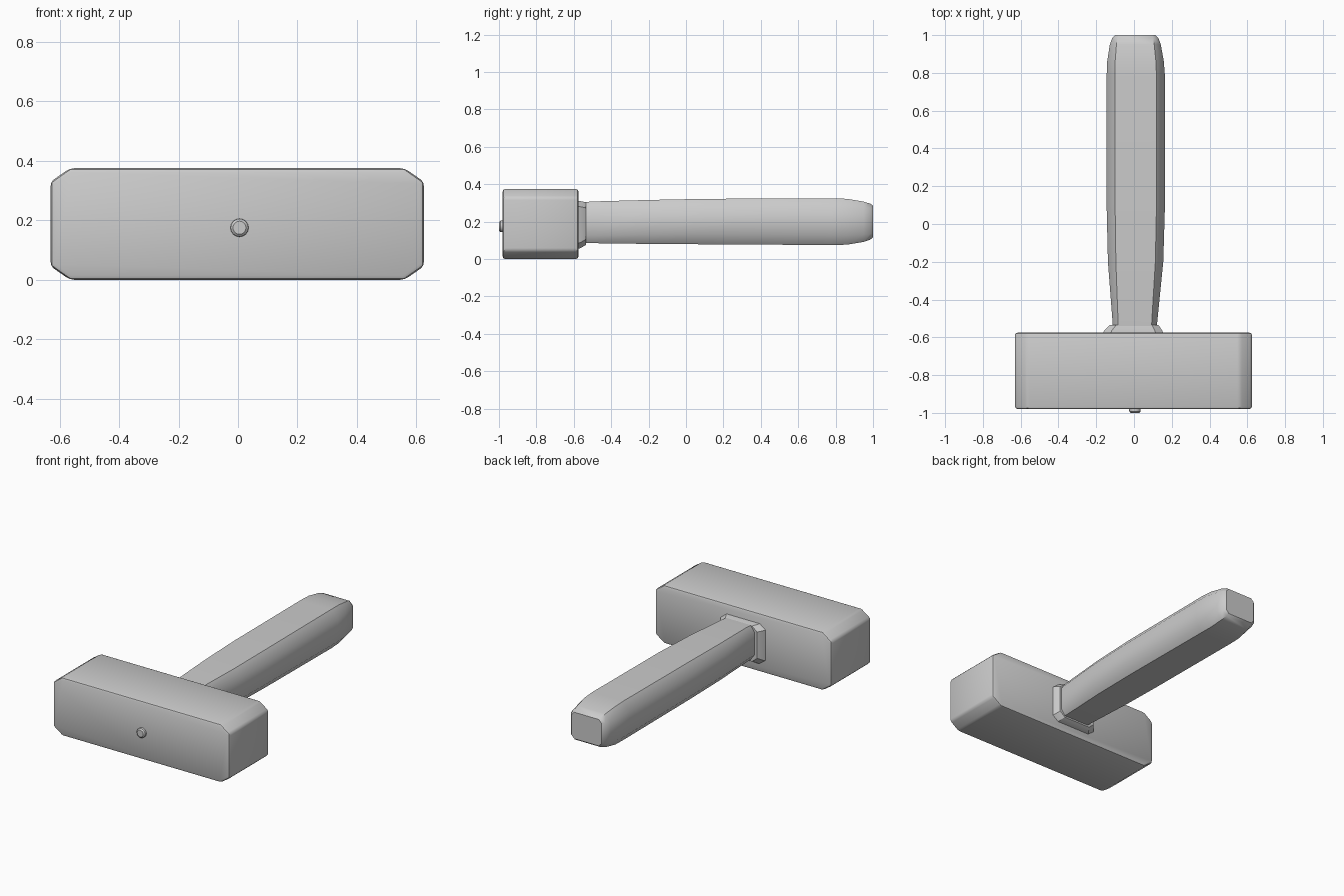
import bpy, bmesh
from math import cos, sin, pi

if "Cube" in bpy.data.objects:
    bpy.data.objects.remove(bpy.data.objects["Cube"])


def loft(name, rings):
    """Skin a closed, capped surface through rings of points."""
    bm = bmesh.new()
    loops = [[bm.verts.new(p) for p in ring] for ring in rings]
    n = len(loops[0])
    for a, b in zip(loops, loops[1:]):
        for i in range(n):
            j = (i + 1) % n
            bm.faces.new((a[i], a[j], b[j], b[i]))
    bm.faces.new(loops[0])
    bm.faces.new(loops[-1])
    bmesh.ops.recalc_face_normals(bm, faces=bm.faces)
    mesh = bpy.data.meshes.new(name)
    bm.to_mesh(mesh)
    bm.free()
    obj = bpy.data.objects.new(name, mesh)
    bpy.context.collection.objects.link(obj)
    return obj


def octagon(y, x0, x1, z0, z1, cx, cz):
    """Rectangle across y with its corners cut by cx and cz."""
    return [(x, y, z) for x, z in (
        (x0 + cx, z0), (x1 - cx, z0), (x1, z0 + cz), (x1, z1 - cz),
        (x1 - cx, z1), (x0 + cx, z1), (x0, z1 - cz), (x0, z0 + cz))]


def finish(obj, bevel=0.0, angle=30):
    bpy.ops.object.select_all(action='DESELECT')
    obj.select_set(True)
    bpy.context.view_layer.objects.active = obj
    if bevel:
        mod = obj.modifiers.new("soft_edges", 'BEVEL')
        mod.width, mod.segments = bevel, 2
        mod.limit_method, mod.angle_limit = 'ANGLE', 0.35
        bpy.ops.object.modifier_apply(modifier=mod.name)
    bpy.ops.object.shade_smooth_by_angle(angle=angle * pi / 180)


# Chamfered block head
head = loft("hammer_head", [
    octagon(y, -0.63, 0.625, 0.0, 0.375, 0.065, 0.045) for y in (-0.98, -0.575)])
finish(head, 0.014)

# Slightly swollen handle, tapering at both ends
handle = loft("handle", [octagon(*s) for s in (
    (-0.60, -0.11, 0.115, 0.088, 0.300, 0.025, 0.035),
    (-0.50, -0.115, 0.125, 0.085, 0.308, 0.030, 0.040),
    (-0.20, -0.138, 0.155, 0.081, 0.316, 0.042, 0.050),
    (0.10, -0.145, 0.164, 0.079, 0.322, 0.045, 0.055),
    (0.78, -0.145, 0.164, 0.075, 0.325, 0.045, 0.055),
    (0.86, -0.142, 0.158, 0.077, 0.322, 0.042, 0.050),
    (0.95, -0.128, 0.142, 0.092, 0.307, 0.035, 0.040),
    (0.985, -0.115, 0.129, 0.104, 0.296, 0.028, 0.030),
    (1.00, -0.100, 0.114, 0.116, 0.286, 0.020, 0.020))])
finish(handle, angle=40)

# Flared collar where the handle meets the head
collar = loft("collar", [octagon(*s) for s in (
    (-0.59, -0.168, 0.158, 0.052, 0.312, 0.04, 0.03),
    (-0.565, -0.158, 0.150, 0.058, 0.310, 0.04, 0.03),
    (-0.535, -0.130, 0.130, 0.076, 0.304, 0.035, 0.03))])
finish(collar)

# Small peg on the front face
peg = loft("front_peg", [
    [(0.005 + r * cos(i * pi / 8), y, 0.175 + r * sin(i * pi / 8)) for i in range(16)]
    for y, r in ((-0.97, 0.031), (-0.993, 0.030), (-1.0, 0.022))])
finish(peg)
